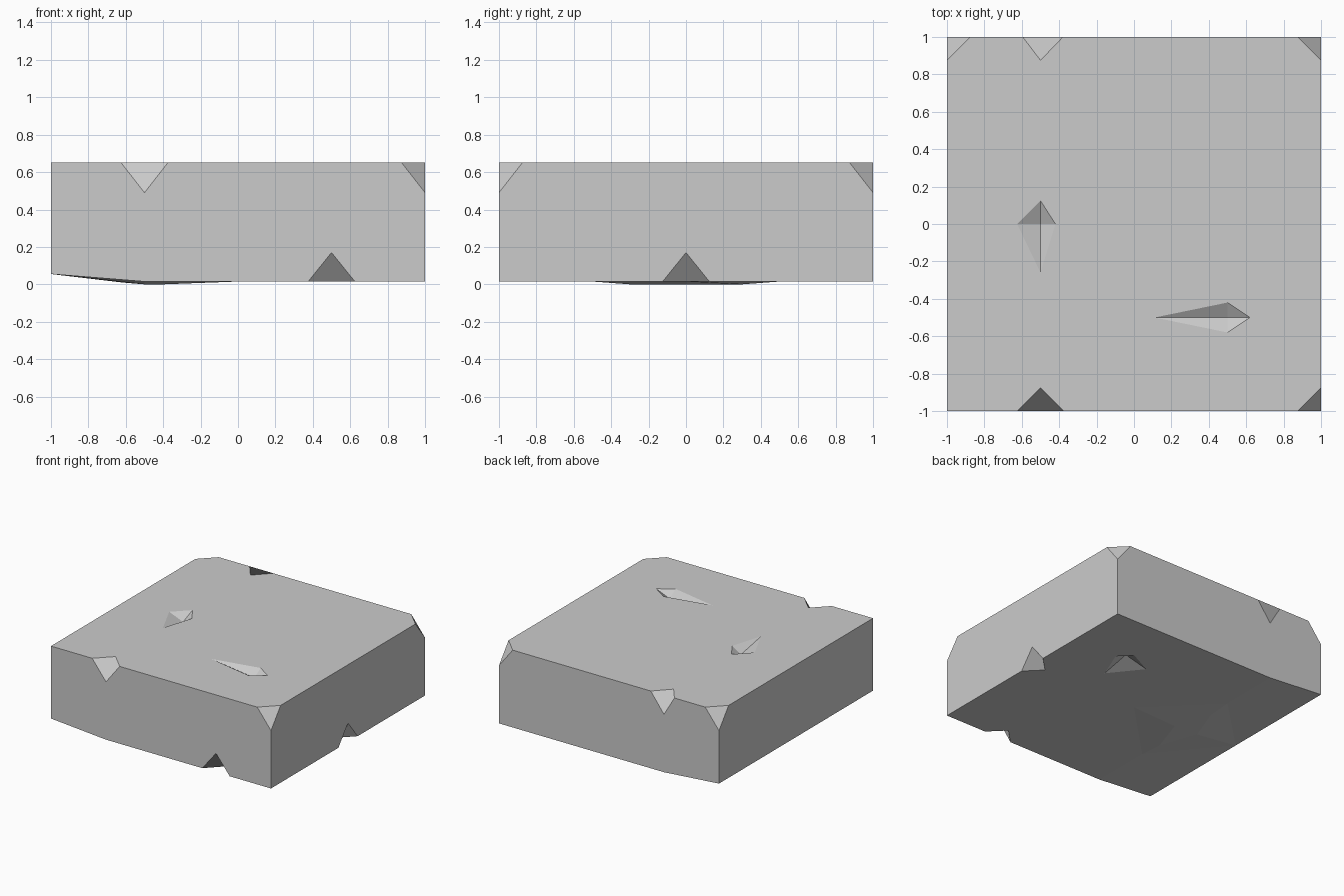
import bpy, bmesh

if "Cube" in bpy.data.objects:
    bpy.data.objects.remove(bpy.data.objects["Cube"])

TOP, BOT, LIP = 0.65, 0.015, 0.055   # top, underside, raised left edge
bm = bmesh.new()
cache = {}


def v(x, y, z):
    key = (round(x, 4), round(y, 4), round(z, 4))
    if key not in cache:
        cache[key] = bm.verts.new(key)
    return cache[key]


def face(*pts):
    return bm.faces.new([v(*p) for p in pts])


def ring_edges(pts):
    vs = [v(*p) for p in pts]
    edges = []
    for a, b in zip(vs, vs[1:] + vs[:1]):
        edges.append(bm.edges.get((a, b)) or bm.edges.new((a, b)))
    return edges


def fill(normal, *rings):
    # flat sheet bounded by an outline and optional holes
    edges = [e for r in rings for e in ring_edges(r)]
    bmesh.ops.triangle_fill(bm, edges=edges, use_dissolve=False,
                            use_beauty=True, normal=normal)


def dent(cx, cy, z, depth, w, e, s, n):
    # four-sided pit; returns its rim
    rim = [(cx - w, cy, z), (cx, cy - s, z), (cx + e, cy, z), (cx, cy + n, z)]
    for a, b in zip(rim, rim[1:] + rim[:1]):
        face(a, b, (cx, cy, z + depth))
    return rim


def corner_chip(sx, sy):
    a = (sx * 0.875, sy, TOP)
    b = (sx, sy * 0.875, TOP)
    c = (sx, sy, 0.49)
    face(a, b, c)
    return a, b, c


def notch(left, inner, right, tip, folded_in=True):
    # chip in an edge: folded inward, or lying flush with the faces
    if folded_in:
        face(inner, right, tip, left)
    else:
        face(left, inner, right, tip)
    return left, inner, right, tip


# chips on corners and edges
fr, br, bl = corner_chip(1, -1), corner_chip(1, 1), corner_chip(-1, 1)
nf = notch((-0.625, -1, TOP), (-0.5, -0.875, TOP), (-0.375, -1, TOP), (-0.5, -1, 0.49))
nb = notch((-0.595, 1, TOP), (-0.5, 0.875, TOP), (-0.38, 1, TOP), (-0.5, 1, 0.49), False)
lf = notch((0.375, -1, BOT), (0.5, -0.875, BOT), (0.625, -1, BOT), (0.5, -1, 0.17))
lr = notch((1, -0.125, BOT), (0.875, 0, BOT), (1, 0.125, BOT), (1, 0, 0.17))

# outer corners
FLT = (-1, -1, TOP)
FLB, BLB, MLB = (-1, -1, LIP), (-1, 1, LIP), (-1, 0, LIP)
FRB, BRB = (1, -1, BOT), (1, 1, BOT)
FM, BM = (-0.5, -1, BOT), (-0.5, 1, BOT)

# side faces
face(FLT, FLB, FM, lf[0], lf[3], lf[2], FRB, fr[2], fr[0], nf[2], nf[3], nf[0])
face(FRB, lr[0], lr[3], lr[2], BRB, br[2], br[1], fr[1], fr[2])
face(BRB, BM, BLB, bl[2], bl[0], nb[0], nb[3], nb[2], br[0], br[2])
face(BLB, MLB, FLB, FLT, bl[1], bl[2])

# top with two pits
fill((0, 0, 1),
     [FLT, nf[0], nf[1], nf[2], fr[0], fr[1], br[1], br[0],
      nb[2], nb[1], nb[0], bl[0], bl[1]],
     dent(0.5, -0.5, TOP, -0.05, 0.39, 0.12, 0.08, 0.08),
     dent(-0.5, 0, TOP, -0.05, 0.125, 0.08, 0.26, 0.125))

# underside with one pit, a sloped left part and a low bulge
S, E, N = (-0.5, -0.5, BOT), (0, 0, BOT), (-0.5, 0.5, BOT)
fill((0, 0, -1),
     [FM, lf[0], lf[1], lf[2], FRB, lr[0], lr[1], lr[2], BRB, BM, N, E, S],
     dent(0.5, 0.5, BOT, 0.05, 0.2, 0.1, 0.25, 0.1))
face(FLB, MLB, S, FM)
face(BLB, BM, N, MLB)
outer = [MLB, S, E, N]
inner = [(-0.62, 0, 0.01), (-0.5, -0.3, 0), (-0.4, 0, 0), (-0.5, 0.3, 0)]
for i in range(4):
    j = (i + 1) % 4
    face(outer[i], outer[j], inner[j], inner[i])
face(*inner)

bmesh.ops.recalc_face_normals(bm, faces=bm.faces)
mesh = bpy.data.meshes.new("stone_block")
bm.to_mesh(mesh)
bm.free()
block = bpy.data.objects.new("stone_block", mesh)
bpy.context.collection.objects.link(block)
